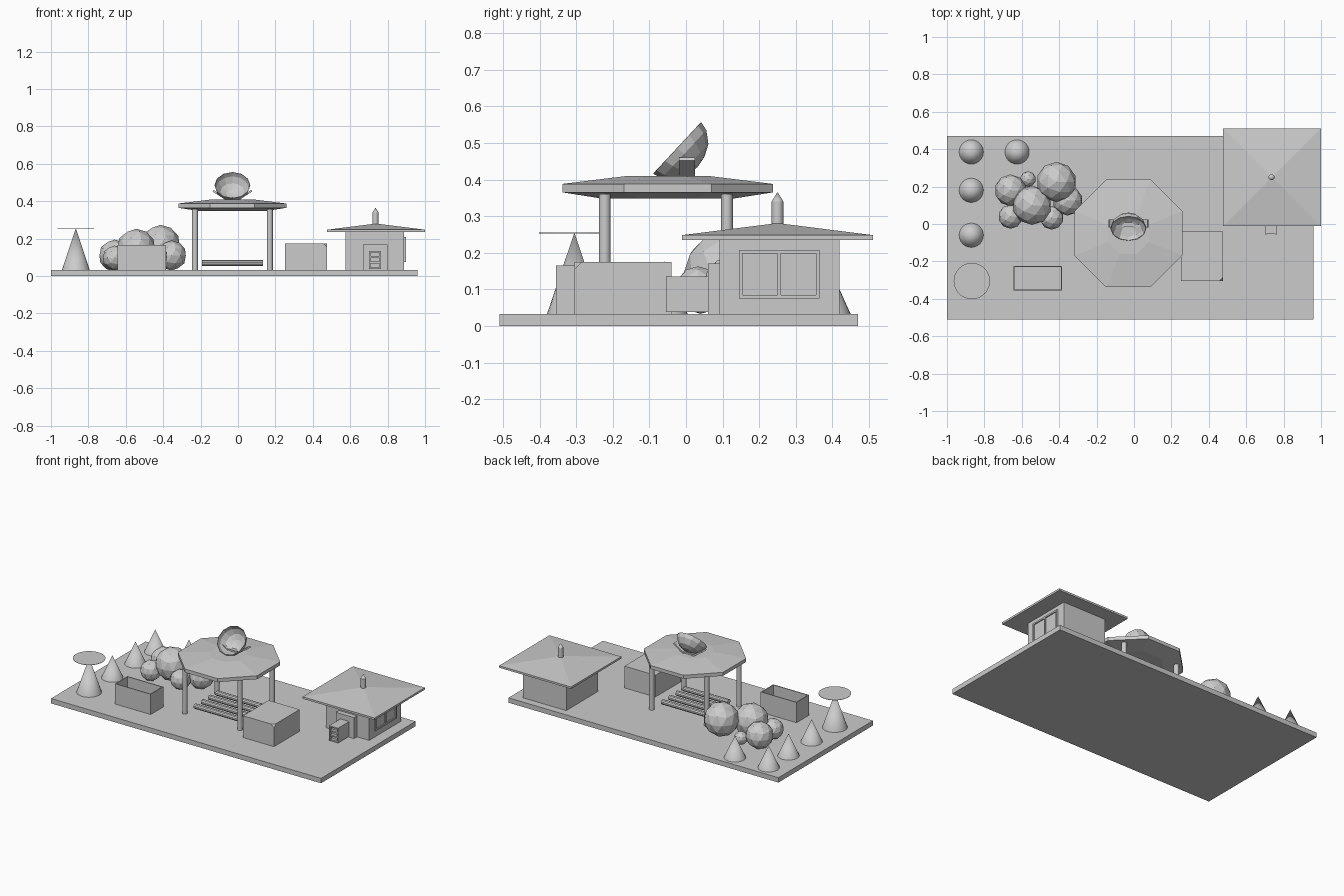
import bpy, bmesh, math
from mathutils import Vector, Matrix

if "Cube" in bpy.data.objects:
    bpy.data.objects.remove(bpy.data.objects["Cube"])

grey = bpy.data.materials.new("plain grey")
grey.diffuse_color = (0.6, 0.6, 0.6, 1)
grey.use_nodes = True
grey.node_tree.nodes["Principled BSDF"].inputs["Base Color"].default_value = grey.diffuse_color


def finish(name, bm):
    bmesh.ops.recalc_face_normals(bm, faces=bm.faces)
    me = bpy.data.meshes.new(name)
    bm.to_mesh(me)
    bm.free()
    me.materials.append(grey)
    ob = bpy.data.objects.new(name, me)
    bpy.context.collection.objects.link(ob)
    return ob


def box(name, x0, x1, y0, y1, z0, z1):
    bm = bmesh.new()
    bmesh.ops.create_cube(bm, size=1)
    for v in bm.verts:
        v.co = Vector((x1 if v.co.x > 0 else x0, y1 if v.co.y > 0 else y0, z1 if v.co.z > 0 else z0))
    return finish(name, bm)


def lathe(name, profile, loc, n, rot=None, phase=0.0, caps=True):
    """Rings of (radius, z) joined around the local z axis; radius 0 is a tip."""
    bm = bmesh.new()
    rings = []
    for r, z in profile:
        if r == 0:
            rings.append([bm.verts.new((0, 0, z))])
        else:
            rings.append([bm.verts.new((r * math.cos(phase + math.tau * i / n),
                                        r * math.sin(phase + math.tau * i / n), z)) for i in range(n)])
    for a, b in zip(rings, rings[1:]):
        for i in range(n):
            q = [a[i % len(a)], a[(i + 1) % n % len(a)], b[(i + 1) % n % len(b)], b[i % len(b)]]
            bm.faces.new(list(dict.fromkeys(q)))
    if caps:
        for ring in (rings[0], rings[-1]):
            if len(ring) > 2:
                bm.faces.new(ring)
    ob = finish(name, bm)
    ob.matrix_world = Matrix.Translation(loc) @ (rot or Matrix())
    return ob


def smooth(ob):
    bpy.ops.object.select_all(action='DESELECT')
    ob.select_set(True)
    bpy.context.view_layer.objects.active = ob
    bpy.ops.object.shade_smooth_by_angle()


# ground slab
G = 0.032
box("base", -1, 0.96, -0.51, 0.47, 0, G)

# house: walls, hipped roof, chimney
box("house_walls", 0.575, 0.888, 0.092, 0.42, G, 0.238)
R2 = math.sqrt(2)
lathe("house_roof", [(0.261 * R2, 0.235), (0.261 * R2, 0.248), (0, 0.281)],
      (0.738, 0.25, 0), 4, phase=math.pi / 4)
smooth(lathe("chimney", [(0.016, 0.26), (0.016, 0.34), (0, 0.366)], (0.735, 0.25, 0), 16))

# side window: frame bars and glass
wy0, wy1, wz0, wz1, t = 0.145, 0.365, 0.075, 0.208, 0.01
box("window_glass", 0.886, 0.890, wy0, wy1, wz0, wz1)
for y in (wy0, wy1 - t, (wy0 + wy1 - t) / 2):
    box("window_upright", 0.885, 0.897, y, y + t, wz0, wz1)
for z in (wz0, wz1 - t):
    box("window_rail", 0.885, 0.8968, wy0, wy1, z, z + t)

# front door block and slatted stand in front of it
box("door_block", 0.668, 0.80, 0.06, 0.093, G, 0.17)
for x in (0.70, 0.757):
    box("stand_side", x, x + 0.008, -0.055, 0.061, 0.038, 0.135)
box("stand_top", 0.70, 0.765, -0.0548, 0.061, 0.127, 0.1352)
box("stand_back", 0.70, 0.765, -0.035, 0.061, 0.038, 0.13)
for z in (0.038, 0.068, 0.098):
    box("stand_slat", 0.705, 0.76, -0.054, -0.034, z, z + 0.009)

# pavilion: eight-sided roof on four posts, log benches
PX, PY = -0.03, -0.05
k = 1 / math.cos(math.pi / 8)
lathe("pavilion_roof", [(0.18 * k, 0.348), (0.288 * k, 0.365), (0.288 * k, 0.388), (0.11 * k, 0.41)],
      (PX, PY, 0), 8, phase=math.pi / 8)
for x in (-0.23, 0.17):
    for y in (-0.222, 0.112):
        smooth(lathe("pavilion_post", [(0.016, G), (0.016, 0.36)], (x, y, 0), 16))
for i in range(4):
    lathe("log_bench", [(0.016, -0.1625), (0.016, 0.1625)], (PX, -0.17 + 0.075 * i, 0.069), 10,
          rot=Matrix.Rotation(math.pi / 2, 4, 'Y'))

# dish on the roof, facing up and forward
axis = Vector((0, 0.73, -0.68)).normalized()
rot = axis.to_track_quat('Z', 'Y').to_matrix().to_4x4()
dish = lathe("dish", [(0.096, 0), (0.09, 0.025), (0.066, 0.055), (0.033, 0.071), (0, 0.076)],
             (PX, -0.024, 0.486), 12, rot=rot, caps=False)
sol = dish.modifiers.new("thickness", 'SOLIDIFY')
sol.thickness = 0.003

# yoke holding the dish: slanted arm each side
for s in (-1, 1):
    arm = box("dish_arm", -0.045, 0.045, -0.022, 0.022, -0.005, 0.005)
    arm.matrix_world = (Matrix.Translation((PX + s * 0.066, 0.003, 0.432))
                        @ Matrix.Rotation(-s * 0.58, 4, 'Y'))
box("dish_foot", PX - 0.035, PX + 0.035, -0.015, 0.02, 0.40, 0.42)

# counter with one clipped corner
bm = bmesh.new()
bmesh.ops.create_cube(bm, size=1, matrix=Matrix.Translation((0.3625, -0.1725, 0.1035))
                      @ Matrix.Diagonal((0.225, 0.265, 0.143, 1)))
corner = max(bm.verts, key=lambda v: v.co.x - v.co.y + v.co.z)
bmesh.ops.bevel(bm, geom=[corner], offset=0.02, segments=1, affect='VERTICES')
finish("counter", bm)

# open planter
px0, px1, py0, py1 = -0.645, -0.385, -0.355, -0.225
box("planter_floor", px0, px1, py0, py1, G, 0.045)
for y in (py0, py1 - 0.006):
    box("planter_long_side", px0, px1, y, y + 0.006, G, 0.165)
for x in (px0, px1 - 0.006):
    box("planter_end", x, x + 0.006, py0, py1, G, 0.165)

# cone trees, and the taller cone with a flat disc at its tip
for x, y in ((-0.87, 0.385), (-0.87, 0.18), (-0.87, -0.06), (-0.625, 0.385)):
    smooth(lathe("cone_tree", [(0.065, G), (0, 0.177)], (x, y, 0), 24))
smooth(lathe("parasol_cone", [(0.075, G), (0, 0.255)], (-0.867, -0.305, 0), 24))
lathe("parasol_disc", [(0.097, 0.253), (0.097, 0.255)], (-0.867, -0.305, 0), 32)

# faceted bushes: x, y, z, radius
for x, y, z, r in ((-0.66, 0.18, 0.11, 0.085), (-0.567, 0.24, 0.09, 0.042), (-0.415, 0.225, 0.167, 0.107),
                   (-0.545, 0.10, 0.148, 0.105), (-0.355, 0.125, 0.11, 0.08),
                   (-0.66, 0.04, 0.098, 0.065), (-0.44, 0.033, 0.1, 0.063)):
    bm = bmesh.new()
    bmesh.ops.create_icosphere(bm, subdivisions=2, radius=r, matrix=Matrix.Translation((x, y, z)))
    finish("bush", bm)
